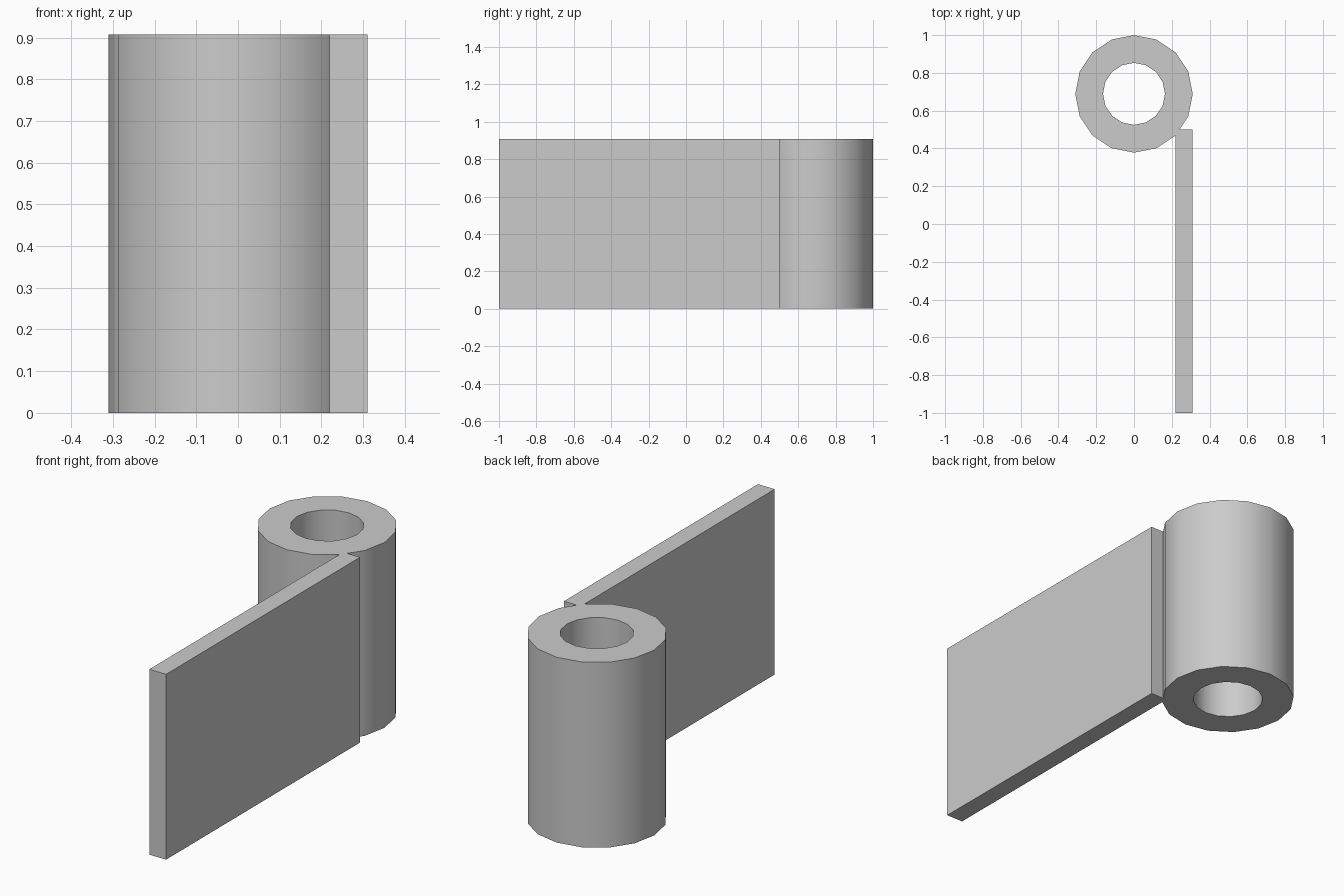
import bpy, bmesh, math

cube = bpy.data.objects.get("Cube")
if cube:
    bpy.data.objects.remove(cube, do_unlink=True)

HEIGHT = 0.907
RADIUS, BORE = 0.311, 0.164
CENTRE_Y = 1 - RADIUS
SIDES = 16

grey = bpy.data.materials.new("plain grey")
grey.use_nodes = True
colour = (0.6, 0.6, 0.6, 1)
grey.diffuse_color = colour
grey.node_tree.nodes["Principled BSDF"].inputs["Base Color"].default_value = colour


def ring_point(radius, i):
    a = math.tau * i / SIDES
    return (radius * math.cos(a), CENTRE_Y + radius * math.sin(a))


def extrude_profiles(name, profiles):
    """Raise flat convex profiles from the ground to the full height."""
    bm = bmesh.new()
    for points in profiles:
        bm.faces.new([bm.verts.new((x, y, 0)) for x, y in points])
    bmesh.ops.remove_doubles(bm, verts=bm.verts, dist=1e-5)
    made = bmesh.ops.extrude_face_region(bm, geom=bm.faces[:], use_keep_orig=True)
    top = [v for v in made["geom"] if isinstance(v, bmesh.types.BMVert)]
    bmesh.ops.translate(bm, verts=top, vec=(0, 0, HEIGHT))
    bmesh.ops.recalc_face_normals(bm, faces=bm.faces)
    mesh = bpy.data.meshes.new(name)
    bm.to_mesh(mesh)
    bm.free()
    mesh.materials.append(grey)
    obj = bpy.data.objects.new(name, mesh)
    bpy.context.collection.objects.link(obj)
    return obj


# Hinge knuckle: thick tube with a pin hole
knuckle = extrude_profiles("hinge_knuckle", [
    [ring_point(RADIUS, i), ring_point(RADIUS, i + 1),
     ring_point(BORE, i + 1), ring_point(BORE, i)] for i in range(SIDES)])
bpy.ops.object.select_all(action="DESELECT")
bpy.context.view_layer.objects.active = knuckle
knuckle.select_set(True)
bpy.ops.object.shade_smooth_by_angle(angle=math.radians(40))

# Hinge leaf: flat plate whose inner corner is trimmed to meet the knuckle
corner = ring_point(RADIUS, -2)
upper = ring_point(RADIUS, -1)
LEAF_END = 0.5
t = (LEAF_END - corner[1]) / (upper[1] - corner[1])
meet_x = corner[0] + t * (upper[0] - corner[0])
extrude_profiles("hinge_leaf", [[
    (corner[0], -1), (RADIUS, -1), (RADIUS, LEAF_END),
    (meet_x, LEAF_END), corner]])
